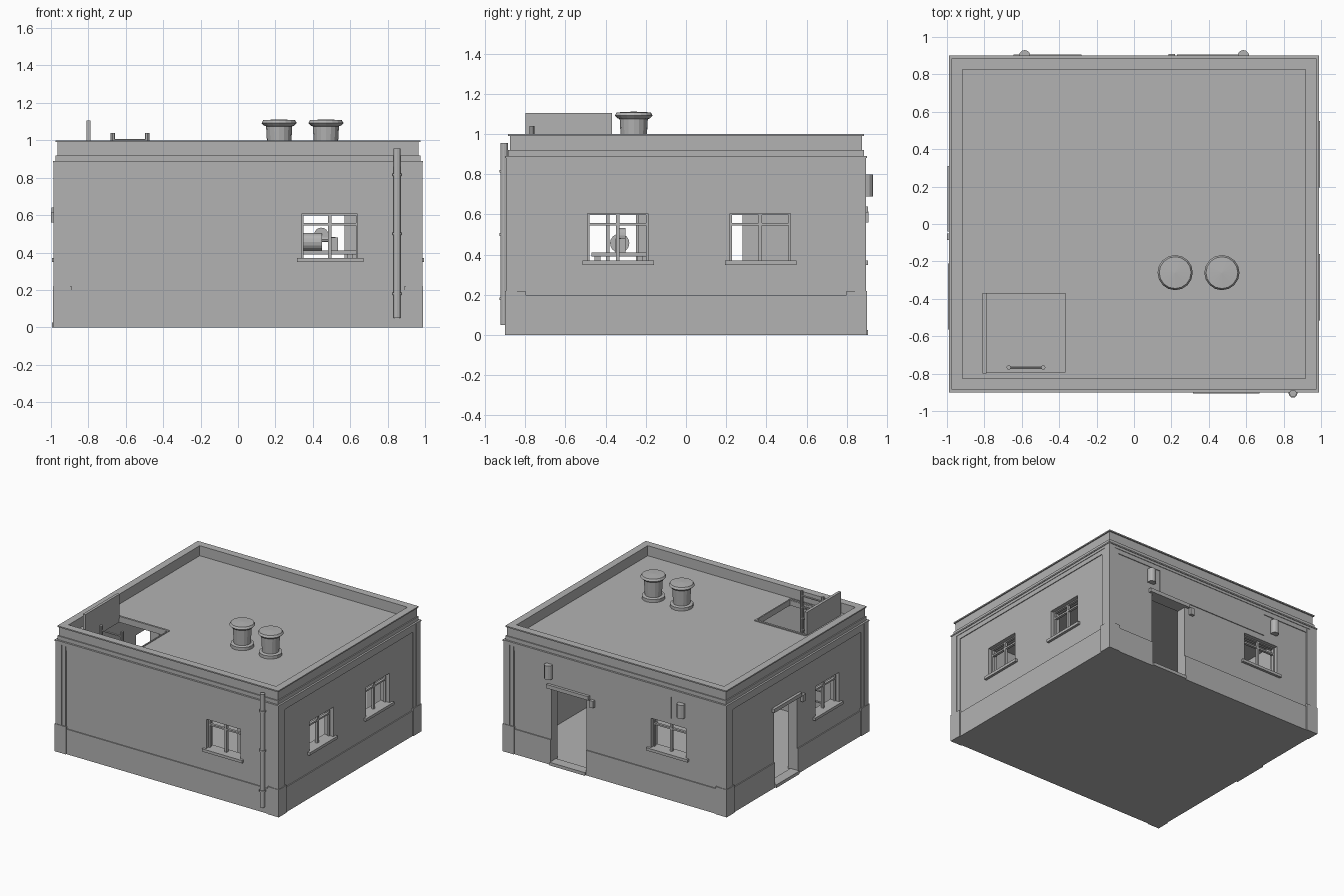
import bpy, bmesh, math
from mathutils import Matrix, Vector

old = bpy.data.objects.get("Cube")
if old:
    bpy.data.objects.remove(old, do_unlink=True)

GREY = bpy.data.materials.new("plain_grey")
GREY.use_nodes = True
GREY.diffuse_color = (0.45, 0.45, 0.45, 1)
shader = next(n for n in GREY.node_tree.nodes if n.type == 'BSDF_PRINCIPLED')
shader.inputs["Base Color"].default_value = GREY.diffuse_color
shader.inputs["Roughness"].default_value = 0.8


def finish(name, bm):
    bmesh.ops.recalc_face_normals(bm, faces=bm.faces)
    me = bpy.data.meshes.new(name)
    bm.to_mesh(me)
    bm.free()
    me.materials.append(GREY)
    ob = bpy.data.objects.new(name, me)
    bpy.context.scene.collection.objects.link(ob)
    return ob


def box(name, x0, x1, y0, y1, z0, z1):
    bm = bmesh.new()
    size = Matrix.Diagonal((abs(x1 - x0), abs(y1 - y0), z1 - z0, 1))
    mid = Matrix.Translation(((x0 + x1) / 2, (y0 + y1) / 2, (z0 + z1) / 2))
    bmesh.ops.create_cube(bm, size=1, matrix=mid @ size)
    return finish(name, bm)


def rod(name, a, b, r, sides=12):
    a, b = Vector(a), Vector(b)
    turn = (b - a).to_track_quat('Z', 'Y').to_matrix().to_4x4()
    bm = bmesh.new()
    bmesh.ops.create_cone(bm, cap_ends=True, segments=sides, radius1=r, radius2=r,
                          depth=(b - a).length, matrix=Matrix.Translation((a + b) / 2) @ turn)
    return finish(name, bm)


def lathe(name, profile, x, y, sides=16):
    bm = bmesh.new()
    verts = [bm.verts.new((r, 0, z)) for r, z in profile]
    edges = [bm.edges.new(p) for p in zip(verts, verts[1:])]
    bmesh.ops.spin(bm, geom=verts + edges, axis=(0, 0, 1), cent=(0, 0, 0),
                   angle=math.tau, steps=sides)
    bmesh.ops.remove_doubles(bm, verts=bm.verts, dist=0.0001)
    bmesh.ops.translate(bm, verts=bm.verts, vec=(x, y, 0))
    return finish(name, bm)


def cut(ob, holes):
    """Cut box-shaped holes, bake the result and remove the cutters."""
    cutters = [box("cutter", *h) for h in holes]
    for c in cutters:
        c.hide_render = True
        m = ob.modifiers.new("cut", 'BOOLEAN')
        m.operation, m.solver, m.object = 'DIFFERENCE', 'EXACT', c
    graph = bpy.context.evaluated_depsgraph_get()
    graph.update()
    baked = bpy.data.meshes.new_from_object(ob.evaluated_get(graph))
    ob.modifiers.clear()
    ob.data = baked
    for c in cutters:
        bpy.data.objects.remove(c, do_unlink=True)


def block(hx, hy, z0, z1):
    return (-hx, hx, -hy, hy, z0, z1)


def on_wall(side, u0, u1, d0, d1, z0, z1):
    """Extents of a block spanning u along a wall and d outward from its face."""
    if side in ("front", "back"):
        s, face = (-1 if side == "front" else 1), WALL_Y
        return (u0, u1, s * (face + d0), s * (face + d1), z0, z1)
    s, face = (-1 if side == "left" else 1), WALL_X
    return (s * (face + d0), s * (face + d1), u0, u1, z0, z1)


WALL_X, WALL_Y, THICK, ROOF = 0.975, 0.885, 0.08, 0.92
Z_SILL, Z_HEAD = 0.37, 0.605
windows = [("front", 0.34, 0.64), ("right", -0.49, -0.19), ("right", 0.22, 0.52),
           ("back", -0.62, -0.31), ("left", -0.54, -0.24)]
doors = [("back", 0.26, 0.57), ("left", -0.01, 0.28)]
window_holes = [on_wall(s, a, b, -0.15, 0.1, Z_SILL, Z_HEAD) for s, a, b in windows]
door_holes = [on_wall(s, a, b, -0.15, 0.1, 0.02, 0.61) for s, a, b in doors]

# Hollow walls with floor, roof and hatch opening
room = block(WALL_X - THICK, WALL_Y - THICK, 0.02, 0.88)
shell = box("walls_and_roof", *block(WALL_X, WALL_Y, 0, ROOF))
cut(shell, [room, (-0.79, -0.36, -0.79, -0.37, 0.8, 1)] + window_holes + door_holes)

# Plinth around the wall foot
plinth = box("wall_plinth", *block(WALL_X + 0.008, WALL_Y + 0.008, 0, 0.2))
cut(plinth, [block(WALL_X - 0.01, WALL_Y - 0.01, -0.1, 0.5)] + door_holes)


# Frieze, cornice and parapet rings
def ring(name, hx, hy, z0, z1, ix, iy):
    cut(box(name, *block(hx, hy, z0, z1)), [block(ix, iy, -1, 2)])


ring("frieze", 0.981, 0.891, 0.825, 0.86, 0.96, 0.87)
ring("frieze_moulding", 0.985, 0.895, 0.86, 0.88, 0.96, 0.87)
ring("cornice", 0.99, 0.9, 0.88, 0.89, 0.917, 0.827)
ring("cornice_step", 0.972, 0.882, 0.89, 0.9, 0.917, 0.827)
ring("parapet_neck", 0.945, 0.86, 0.9, 0.912, 0.917, 0.827)
ring("parapet", 0.966, 0.876, 0.912, 0.99, 0.917, 0.827)
ring("parapet_lip", 0.975, 0.886, 0.99, 1.0, 0.917, 0.827)

# Corner pilasters with their own plinths, stepped in two layers
for sx in (-1, 1):
    for sy in (-1, 1):
        for name, out, width, z0, z1 in (("corner_plinth", 0.015, 0.1, 0, 0.22),
                                         ("pilaster", 0.007, 0.085, 0.22, 0.88),
                                         ("pilaster_face", 0.011, 0.055, 0.22, 0.88)):
            x, y = WALL_X + out, WALL_Y + out
            # an L-shaped wrap that stays inside the wall thickness
            box(name, sx * x, sx * (x - width), sy * y, sy * (y - 0.05), z0, z1)
            box(name, sx * x, sx * (x - 0.05), sy * y, sy * (y - width), z0, z1)

# Windows: frame, glazing bars and sill
for s, a, b in windows:
    mid = (a + b) / 2
    for name, u0, u1, z0, z1 in (("frame_side", a, a + 0.01, Z_SILL, Z_HEAD),
                                 ("frame_side", b - 0.01, b, Z_SILL, Z_HEAD),
                                 ("frame_head", a, b, Z_HEAD - 0.008, Z_HEAD),
                                 ("window_mullion", mid - 0.009, mid + 0.009, Z_SILL, Z_HEAD),
                                 ("window_transom", a, b, 0.545, 0.558)):
        box(name, *on_wall(s, u0, u1, -0.05, -0.03, z0, z1))
    box("window_sill", *on_wall(s, a - 0.025, b + 0.03, -0.05, 0.02, 0.348, Z_SILL))

# Doors: lintel, threshold and a small box beside each
for s, a, b in doors:
    box("door_lintel", *on_wall(s, a - 0.03, b + 0.03, -0.04, 0.022, 0.61, 0.64))
    box("door_threshold", *on_wall(s, a, b, -0.06, 0.02, 0, 0.025))
    box("switch_box", *on_wall(s, a - 0.075, a - 0.04, -0.01, 0.024, 0.56, 0.615))

# Sign plate and wall lamps on the back
box("sign_plate", *on_wall("back", -0.49, 0.5, -0.002, 0.006, 0.65, 0.825))
for x in (-0.585, 0.585):
    rod("wall_lamp", (x, 0.899, 0.69), (x, 0.899, 0.8), 0.031)

# Drainpipe with brackets
rod("drainpipe", (0.85, -0.905, 0.05), (0.85, -0.905, 0.955), 0.019)
for z in (0.18, 0.5, 0.815):
    rod("pipe_bracket", (0.85, -0.905, z - 0.007), (0.85, -0.905, z + 0.007), 0.024)

# Roof vents
vent = [(0, ROOF - 0.01), (0.085, ROOF - 0.01), (0.085, 0.945), (0.063, 0.95), (0.07, 1.075),
        (0.08, 1.078), (0.094, 1.092), (0.085, 1.108), (0, 1.112)]
for x in (0.22, 0.47):
    lathe("roof_vent", vent, x, -0.26)

# Roof hatch: rim, raised lid and ladder
for y in (-0.8, -0.363):
    box("hatch_rim", -0.805, -0.355, y - 0.008, y + 0.008, 0.88, 0.928)
box("hatch_rim_end", -0.365, -0.355, -0.8, -0.363, 0.88, 0.926)
box("hatch_lid", -0.81, -0.788, -0.8, -0.368, 0.91, 1.105)
for x in (-0.67, -0.485):
    rod("ladder_rail", (x, -0.767, 0.02), (x, -0.767, 1.04), 0.012, 8)
for i in range(11):
    z = 0.1 + i * 0.09
    rod("ladder_rung", (-0.67, -0.767, z), (-0.485, -0.767, z), 0.008, 6)

# Bench with a small machine inside
box("bench_top", 0.3, 0.63, -0.47, -0.2, 0.39, 0.41)
for x in (0.33, 0.6):
    for y in (-0.44, -0.23):
        box("bench_leg", x - 0.015, x + 0.015, y - 0.015, y + 0.015, 0.02, 0.39)
rod("machine_body", (0.32, -0.33, 0.457), (0.45, -0.33, 0.457), 0.048, 16)
rod("machine_wheel", (0.445, -0.34, 0.495), (0.445, -0.3, 0.495), 0.038, 16)
rod("machine_shaft", (0.45, -0.33, 0.47), (0.52, -0.33, 0.47), 0.014, 8)
box("machine_block", 0.495, 0.535, -0.35, -0.3, 0.41, 0.48)
